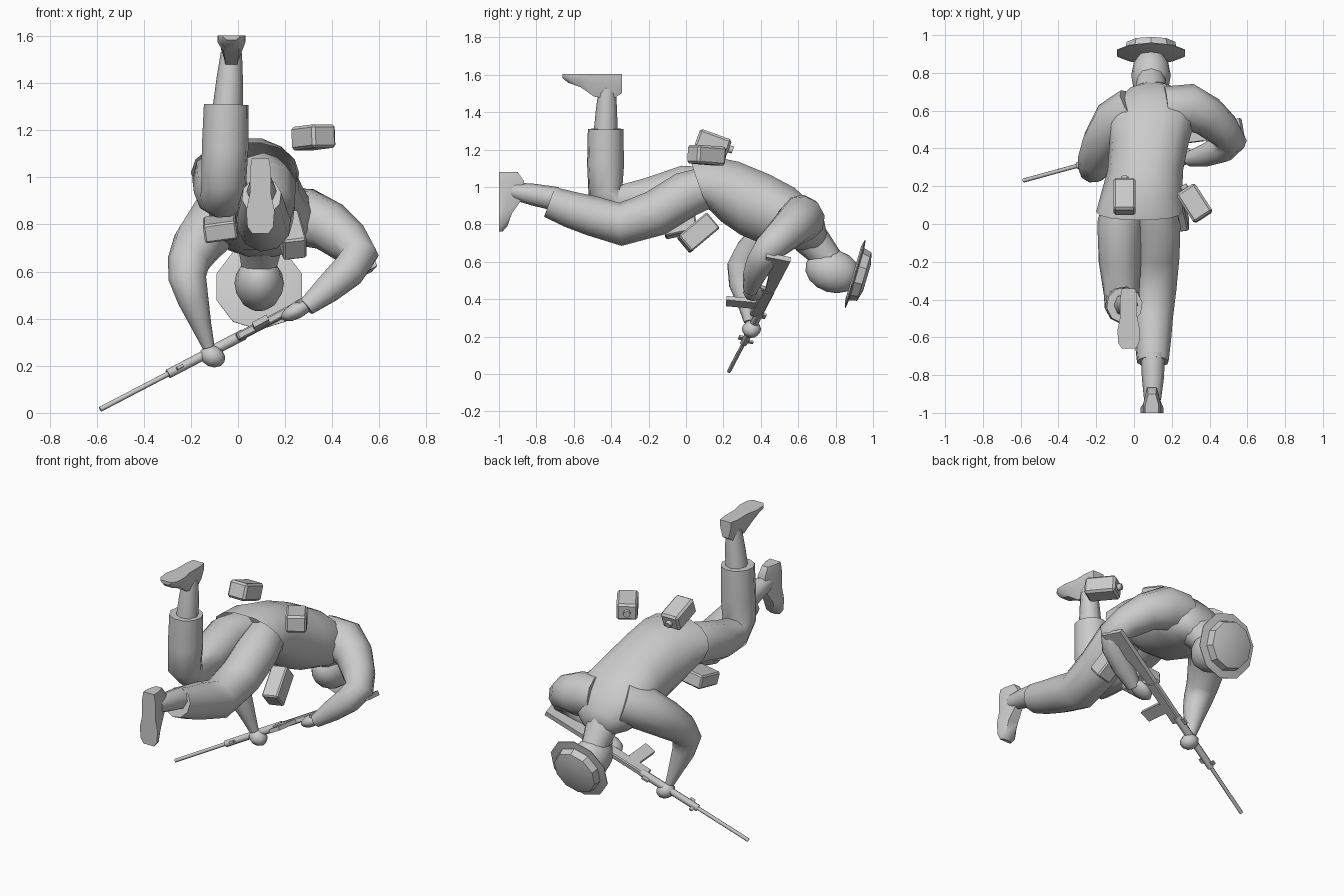
import bpy, bmesh, math
from mathutils import Vector, Matrix

if "Cube" in bpy.data.objects:
    bpy.data.objects.remove(bpy.data.objects["Cube"])

grey = bpy.data.materials.new("plain_grey")
grey.diffuse_color = (0.6, 0.6, 0.6, 1)
grey.use_nodes = True
grey.node_tree.nodes["Principled BSDF"].inputs["Base Color"].default_value = grey.diffuse_color


def finish(name, bm, angle=40):
    bmesh.ops.recalc_face_normals(bm, faces=bm.faces)
    me = bpy.data.meshes.new(name)
    bm.to_mesh(me)
    bm.free()
    me.materials.append(grey)
    ob = bpy.data.objects.new(name, me)
    bpy.context.collection.objects.link(ob)
    bpy.context.view_layer.objects.active = ob
    ob.select_set(True)
    bpy.ops.object.shade_smooth_by_angle(angle=math.radians(angle))
    ob.select_set(False)
    return ob


def loft(name, rings, caps=(True, True), angle=40):
    """Skin a list of equal-length point rings."""
    bm = bmesh.new()
    vs = [[bm.verts.new(p) for p in r] for r in rings]
    n = len(vs[0])
    for a, b in zip(vs, vs[1:]):
        for i in range(n):
            j = (i + 1) % n
            bm.faces.new((a[i], a[j], b[j], b[i]))
    if caps[0]:
        bm.faces.new(vs[0])
    if caps[1]:
        bm.faces.new(vs[-1])
    return finish(name, bm, angle)


def tube(name, path, n=10, angle=50):
    """Round limb along (x, y, z, radius) points."""
    pts = [Vector(p[:3]) for p in path]
    rings, prev, u = [], None, None
    for i, p in enumerate(pts):
        a, b = pts[max(i - 1, 0)], pts[min(i + 1, len(pts) - 1)]
        t = (b - a).normalized()
        u = t.orthogonal().normalized() if prev is None else prev.rotation_difference(t) @ u
        v = t.cross(u)
        prev = t
        rings.append([p + path[i][3] * (math.cos(k * math.tau / n) * u + math.sin(k * math.tau / n) * v)
                      for k in range(n)])
    return loft(name, rings, angle=angle)


def block(name, centre, rot, size, bevel=0.0):
    bm = bmesh.new()
    bmesh.ops.create_cube(bm, size=1, matrix=Matrix.Translation(centre) @ rot.to_4x4() @ Matrix.Diagonal((*size, 1)))
    if bevel:
        bmesh.ops.bevel(bm, geom=bm.edges[:], offset=bevel, segments=1, affect='EDGES')
    return finish(name, bm, 25)


def ball(name, centre, rot, size, u=12, v=8):
    bm = bmesh.new()
    bmesh.ops.create_uvsphere(bm, u_segments=u, v_segments=v, radius=1,
                              matrix=Matrix.Translation(centre) @ rot.to_4x4() @ Matrix.Diagonal((*size, 1)))
    return finish(name, bm, 60)


def rx(deg, axis='X'):
    return Matrix.Rotation(math.radians(deg), 3, axis)


# Jacket: back point (y, z), belly point (y, z), centre x, half width
jacket = [(.02, 1.15, .11, .89, .03, .23), (.13, 1.17, .19, .81, .04, .215), (.28, 1.14, .29, .74, .06, .20),
          (.45, 1.07, .41, .69, .08, .21), (.58, 1.0, .53, .67, .09, .235), (.68, .91, .62, .66, .10, .20),
          (.74, .82, .68, .66, .10, .13), (.755, .74, .70, .66, .10, .075)]
rings = []
for yt, zt, yb, zb, cx, hw in jacket:
    ring = []
    for k in range(14):
        a = k * math.tau / 14
        c, s = math.copysign(abs(math.cos(a)) ** .85, math.cos(a)), math.sin(a)
        ring.append((cx + hw * c, (yt + yb) / 2 + s * (yt - yb) / 2, (zt + zb) / 2 + s * (zt - zb) / 2))
    rings.append(ring)
loft("jacket", rings, caps=(False, True), angle=50)

# Trouser legs, each from cuff over the knee to the hip
tube("raised_leg", [(-.05, -.43, 1.31, .096), (-.055, -.43, 1.12, .1), (-.06, -.43, .98, .096),
                    (-.065, -.37, .92, .095), (-.075, -.2, .94, .112), (-.075, 0, 1.0, .12), (-.05, .12, 1.0, .11)])
tube("trailing_leg", [(.1, -.73, .92, .085), (.1, -.62, .88, .098), (.1, -.5, .845, .108), (.11, -.35, .8, .116),
                      (.12, -.16, .86, .124), (.125, 0, .96, .124), (.1, .12, 1.0, .11)])

# Boots
tube("raised_boot_shaft", [(-.045, -.43, 1.27, .066), (-.035, -.425, 1.42, .056), (-.028, -.42, 1.53, .045)], 8)
tube("trailing_boot_shaft", [(.1, -.69, .935, .065), (.1, -.82, .96, .058), (.098, -.93, .98, .045)], 8)
sole = [(0, .10, .036), (.05, .135, .045), (.15, .12, .045), (.22, .07, .06), (.29, .045, .055), (.318, .02, .035)]


def shoe(name, place):
    loft(name, [[place(w * sx, a, h * sh) for sx, sh in
                 ((-1, 0), (-1, .4), (-.55, 1), (.55, 1), (1, .4), (1, 0))] for a, h, w in sole], angle=45)


shoe("raised_boot", lambda w, a, h: (-.028 + w, -.342 - a, 1.603 - h))
shoe("trailing_boot", lambda w, a, h: (.095 + w, -1 + h, 1.08 - a))

# Arms and hands
tube("bent_arm", [(.17, .61, .84, .12), (.29, .62, .83, .125), (.39, .57, .79, .108), (.47, .5, .725, .094),
                  (.515, .44, .67, .082), (.47, .40, .605, .076), (.38, .365, .525, .062), (.29, .345, .45, .04)])
tube("reaching_arm", [(0, .61, .85, .12), (-.1, .54, .81, .125), (-.17, .43, .72, .108), (-.21, .34, .64, .09),
                      (-.215, .295, .57, .08), (-.19, .295, .48, .066), (-.155, .32, .37, .043),
                      (-.125, .335, .28, .026)])
ball("supporting_hand", (-.108, .35, .24), rx(25, 'Y'), (.056, .052, .045), 8, 6)
ball("grip_hand", (.25, .36, .435), rx(-28, 'Y'), (.075, .055, .035), 8, 6)

# Neck, head and brimmed hat
tube("neck", [(.095, .66, .73, .1), (.09, .74, .64, .08), (.09, .79, .57, .075)])
tilt = rx(-16.5)
ball("head", (.09, .785, .55), tilt, (.105, .15, .115))
hat_axis = tilt @ Vector((0, 1, 0))
hat_up = tilt @ Vector((0, 0, 1))
rings = []
for r, d in ((.15, -.012), (.19, -.002), (.19, .002), (.145, .008), (.135, .05), (.075, .066)):
    rings.append([Vector((.09, .905, .535)) + hat_axis * d +
                  r * (math.cos((k + .5) * math.tau / 10) * Vector((1, 0, 0)) + math.sin((k + .5) * math.tau / 10) * hat_up)
                  for k in range(10)])
loft("hat", rings, angle=20)

# Rifle, laid out along its own axis from muzzle (0) to butt (1)
muzzle, butt = Vector((-.585, .23, .015)), Vector((.565, .545, .615))
fwd = (butt - muzzle).normalized()
down = Vector((0, -1, .1))
down = (down - down.dot(fwd) * fwd).normalized()
side = fwd.cross(down)
frame = Matrix((fwd, down, side)).transposed()
length = (butt - muzzle).length


def on_gun(t, d=0.0):
    return muzzle.lerp(butt, t) + down * d


def gun_rod(name, t0, t1, r, d=0.0):
    tube(name, [(*on_gun(t0, d), r), (*on_gun(t1, d), r)], 8)


def gun_block(name, t, d, size, bevel=0.0, lean=0.0):
    block(name, on_gun(t, d), frame @ rx(lean, 'Z'), size, bevel)


gun_rod("rifle_barrel", 0, .3, .011)
gun_rod("rifle_handguard", .25, .42, .02)
gun_rod("rifle_forestock", .38, .53, .023)
gun_block("rifle_receiver", .61, .015, (.29, .065, .034), .006)
gun_block("rifle_magazine", .575, .12, (.07, .16, .024), 0, 12)
gun_block("rifle_grip", .72, .08, (.045, .1, .026), .005, -15)
gun_block("front_sight", .27, -.03, (.02, .03, .01))
gun_block("bayonet_lug", .29, .03, (.03, .02, .012))
gun_block("rear_sight", .5, -.03, (.04, .02, .012))
loft("rifle_stock", [[on_gun(t, d) + side * s for d, s in ((lo, -w), (hi, -w), (hi, w), (lo, w))]
                     for t, lo, hi, w in ((.70, -.015, .03, .013), (.82, -.015, .05, .014), (1, -.015, .12, .014))])

# Canteens with caps, and the two belt pouches
for nm, c, rot in (("back_canteen", (-.05, .145, 1.235), rx(-20)), ("side_canteen", (.32, .11, 1.17), rx(33, 'Z') @ rx(-4))):
    block(nm, c, rot, (.118, .18, .1), .012)
    cap = [Vector(c) + rot @ Vector((0, s, 0)) for s in (.08, .112)]
    tube(nm + "_cap", [(*p, .02) for p in cap], 8)
block("side_pouch", (.225, .065, .755), rx(40) @ rx(10, 'Z'), (.1, .2, .11), .008)
block("belly_pouch", (-.075, -.03, .785), rx(12) @ rx(-8, 'Y'), (.14, .18, .08), .008)
